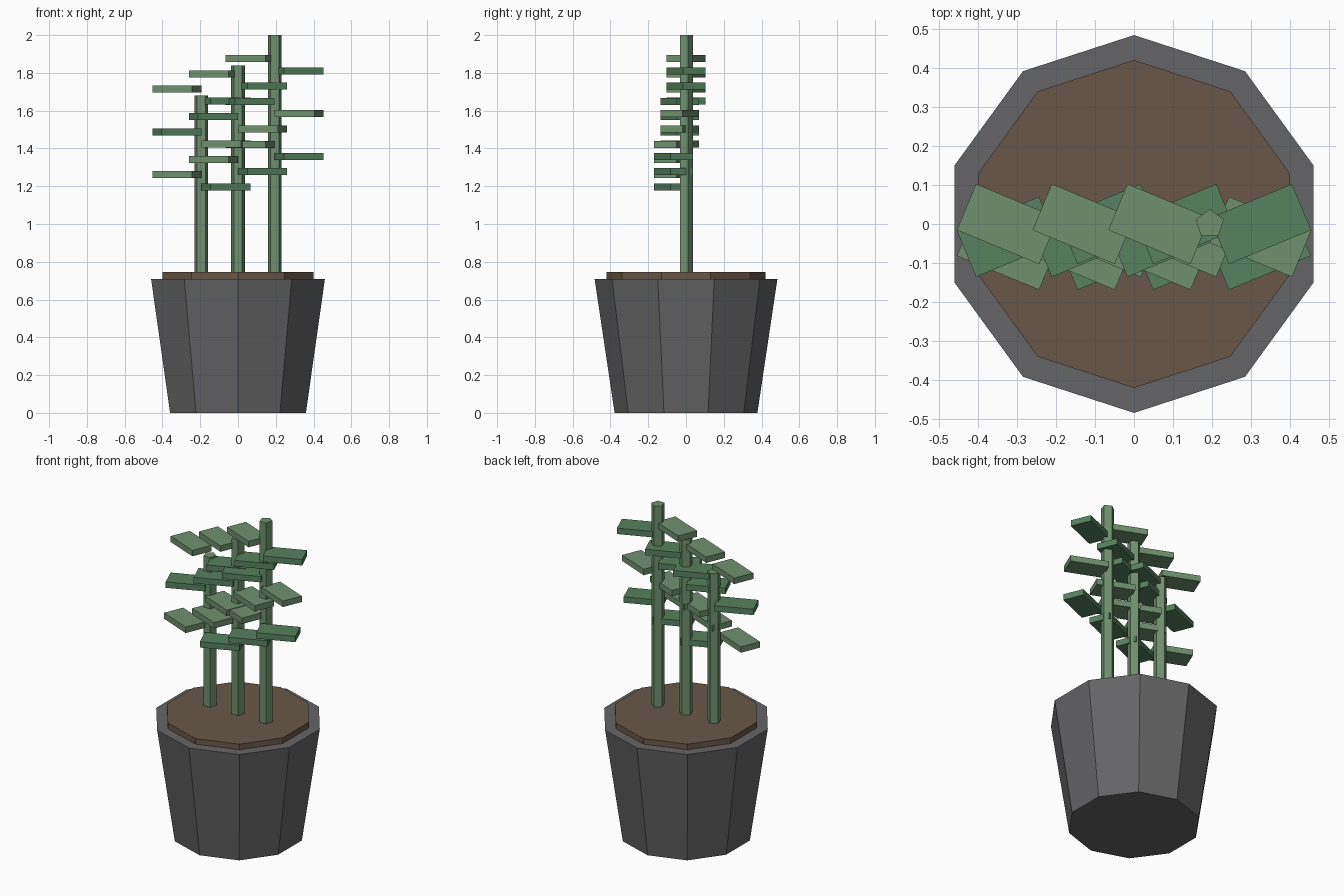
import bpy, math

if "Cube" in bpy.data.objects:
    bpy.data.objects.remove(bpy.data.objects["Cube"])


def material(name, rgb):
    m = bpy.data.materials.new(name)
    m.diffuse_color = (*rgb, 1)
    m.use_nodes = True
    m.node_tree.nodes["Principled BSDF"].inputs["Base Color"].default_value = m.diffuse_color
    return m


POT = material("dark_grey", (0.13, 0.13, 0.135))
SOIL = material("brown", (0.14, 0.095, 0.065))
LIGHT = material("light_green", (0.16, 0.28, 0.16))
DARK = material("deep_green", (0.095, 0.22, 0.115))


def prism(name, sides, r_low, r_top, z0, z1, mat, x=0):
    bpy.ops.mesh.primitive_cone_add(vertices=sides, radius1=r_low, radius2=r_top,
                                    depth=z1 - z0, location=(x, 0, (z0 + z1) / 2))
    ob = bpy.context.object
    ob.name = name
    ob.data.materials.append(mat)


def leaf(name, x, y, z, yaw, mat):
    bpy.ops.mesh.primitive_cube_add(size=1, location=(x, y, z), rotation=(0, 0, yaw))
    ob = bpy.context.object
    ob.name = name
    ob.scale = (0.228, 0.128, 0.037)
    ob.data.materials.append(mat)


# Tapered pot and the soil standing slightly proud of it
prism("pot", 10, 0.378, 0.484, 0, 0.71, POT)
prism("soil", 10, 0.42, 0.42, 0.67, 0.745, SOIL)

# Three stems, each with three levels of paired leaves
for s in range(3):
    x = (s - 1) * 0.194
    prism(f"stem_{s + 1}", 5, 0.038, 0.038, 0.70, 1.68 + 0.16 * s, LIGHT, x)
    for level in range(3):
        for side in (1, -1):
            # Twist and shade alternate between sides and levels
            turn = side * (-1) ** level
            z = 1.197 + 0.08 * s + 0.227 * level + (0.064 if side < 0 else 0)
            leaf(f"leaf_{s + 1}_{level + 1}_{'right' if side > 0 else 'left'}",
                 x + side * 0.13, -0.066 + 0.033 * level, z,
                 turn * math.radians(22.5), DARK if turn > 0 else LIGHT)
